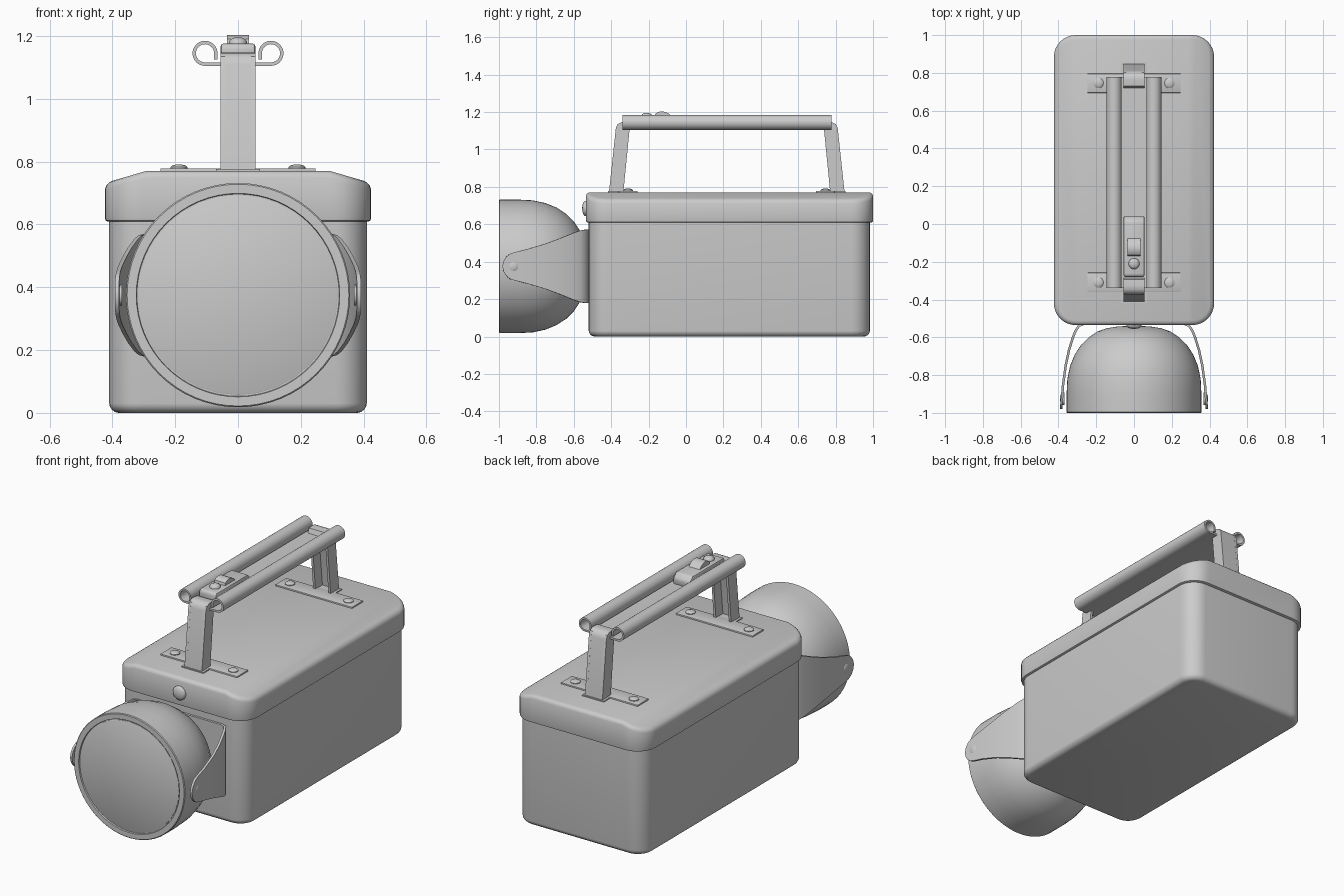
import bpy, bmesh
from math import sin, cos, pi, radians
from mathutils import Vector

cube = bpy.data.objects.get("Cube")
if cube:
    bpy.data.objects.remove(cube, do_unlink=True)

GREY = (0.6, 0.6, 0.6, 1)
metal = bpy.data.materials.new("grey metal")
metal.use_nodes = True
metal.diffuse_color = GREY
metal.node_tree.nodes["Principled BSDF"].inputs["Base Color"].default_value = GREY
HANDLE_Y = 0.218   # middle of the handle
LAMP_Z = 0.375


def finish(name, bm, angle=35):
    bmesh.ops.recalc_face_normals(bm, faces=bm.faces)
    me = bpy.data.meshes.new(name)
    bm.to_mesh(me)
    bm.free()
    me.materials.append(metal)
    ob = bpy.data.objects.new(name, me)
    bpy.context.collection.objects.link(ob)
    bpy.ops.object.select_all(action='DESELECT')
    ob.select_set(True)
    bpy.context.view_layer.objects.active = ob
    bpy.ops.object.shade_smooth_by_angle(angle=radians(angle))
    return ob


def loft(rings):
    """Skin a list of equal rings and cap both ends."""
    bm = bmesh.new()
    rows = [[bm.verts.new(p) for p in r] for r in rings]
    n = len(rows[0])
    for a, b in zip(rows, rows[1:]):
        for i in range(n):
            j = (i + 1) % n
            bm.faces.new((a[i], a[j], b[j], b[i]))
    bm.faces.new(rows[0])
    bm.faces.new(rows[-1])
    return bm


def rounded_ring(hx, y0, y1, r, z, inset=0):
    pts = []
    for k, (sx, cy) in enumerate(((1, y1 - r), (-1, y1 - r), (-1, y0 + r), (1, y0 + r))):
        for s in range(9):
            a = pi / 2 * (k + s / 8)
            pts.append((sx * (hx - r) + (r - inset) * cos(a), cy + (r - inset) * sin(a), z))
    return pts


def turned(name, profile, centre, axis, seg=24, angle=35):
    """Turn (distance, radius) pairs around an axis through centre."""
    c, d = Vector(centre), Vector(axis)
    u = d.orthogonal().normalized()
    v = d.cross(u)
    rings = [[c + d * h + (u * cos(2 * pi * i / seg) + v * sin(2 * pi * i / seg)) * r
              for i in range(seg)] for h, r in profile]
    return finish(name, loft(rings), angle)


def rivet(name, centre, axis, r, h):
    turned(name, [(-0.005, r), (h * 0.35, r), (h * 0.7, r * 0.8), (h * 0.93, r * 0.45), (h, r * 0.1)],
           centre, axis, 20, 50)


def prism(name, pts, axis, lo, hi, bevel=0.0, angle=35):
    """Extrude a 2D outline along x, y or z."""
    def place(p, t):
        return {'x': (t, p[0], p[1]), 'y': (p[0], t, p[1]), 'z': (p[0], p[1], t)}[axis]
    bm = loft([[place(p, t) for p in pts] for t in (lo, hi)])
    if bevel:
        bmesh.ops.bevel(bm, geom=bm.edges[:], offset=bevel, segments=2, affect='EDGES', profile=0.5)
    return finish(name, bm, angle)


def normals(path):
    out = []
    for i in range(len(path)):
        a, b = Vector(path[max(i - 1, 0)]), Vector(path[min(i + 1, len(path) - 1)])
        t = (b - a).normalized()
        out.append(Vector((-t.y, t.x)))
    return out


def strip(path, t):
    """Closed outline of a sheet of thickness t that follows a 2D path."""
    side = [Vector(p) + n * t for p, n in zip(path, normals(path))]
    return [Vector(p) for p in path] + side[::-1]


# Case body with rounded corners and lower edge
finish("case_body", loft([rounded_ring(0.41, -0.52, 0.983, 0.1, z, i) for z, i in
                          ((0, 0.03), (0.003, 0.018), (0.01, 0.009), (0.02, 0.002), (0.03, 0), (0.65, 0))]))

# Lid: rounded slab with both long sides sloping down
lid = loft([rounded_ring(0.424, -0.535, 1.0, 0.115, z, i) for z, i in
            ((0.61, 0.008), (0.613, 0.002), (0.62, 0), (0.75, 0), (0.761, 0.004), (0.768, 0.012), (0.771, 0.024))])
for s in (-1, 1):
    bmesh.ops.bisect_plane(lid, geom=lid.verts[:] + lid.edges[:] + lid.faces[:],
                           plane_co=(s * 0.29, 0, 0), plane_no=(1, 0, 0))
for v in lid.verts:
    if v.co.z > 0.7:
        v.co.z -= max(0, abs(v.co.x) - 0.29) * 0.29
finish("lid", lid, 30)
rivet("lid_front_rivet", (0, -0.535, 0.685), (0, -1, 0), 0.04, 0.02)

# Lamp housing: bowl with a rim and a slightly sunken lens
turned("lamp_housing", [(-0.992, 0.3), (-0.992, 0.322), (-1.0, 0.324), (-1.0, 0.353), (-0.996, 0.357),
                        (-0.9, 0.357), (-0.82, 0.353), (-0.75, 0.338), (-0.69, 0.313), (-0.64, 0.28),
                        (-0.6, 0.24), (-0.57, 0.195), (-0.552, 0.145), (-0.543, 0.09), (-0.54, 0.04)],
       (0, 0, LAMP_Z), (0, 1, 0), 64, 40)
turned("lens", [(-0.98, 0.318), (-0.995, 0.318), (-0.996, 0.316)], (0, 0, LAMP_Z), (0, 1, 0), 32)

# Lamp bracket: bent strap that widens from each pivot to the case
arm = [(0.379, -0.98, 0.008), (0.379, -0.975, 0.03), (0.378, -0.96, 0.053), (0.376, -0.94, 0.068),
       (0.374, -0.915, 0.076), (0.369, -0.85, 0.092), (0.355, -0.75, 0.122), (0.338, -0.67, 0.152),
       (0.318, -0.605, 0.179), (0.304, -0.57, 0.191), (0.288, -0.545, 0.196), (0.265, -0.535, 0.196)]
strap = arm + [(-x, y, h) for x, y, h in arm[::-1]]
flat = [(x, y) for x, y, h in strap]
rings = []
for (x, y, h), n in zip(strap, normals(flat)):
    q = Vector((x, y)) - n * 0.013
    rings.append([(x, y, LAMP_Z + h), (x, y, LAMP_Z - h), (q.x, q.y, LAMP_Z - h), (q.x, q.y, LAMP_Z + h)])
finish("lamp_bracket", loft(rings))
for s, side in ((1, "left"), (-1, "right")):
    rivet(side + "_pivot_rivet", (s * 0.374, -0.925, LAMP_Z), (s, 0, 0), 0.034, 0.018)

# Handle feet and posts, the rear set mirrored from the front
for label, f in (("front", lambda y: y), ("rear", lambda y: 2 * HANDLE_Y - y)):
    lo, hi = sorted((f(-0.36), f(-0.258)))
    prism(label + "_foot_plate", [(-0.247, lo), (0.247, lo), (0.247, hi), (-0.247, hi)], 'z',
          0.765, 0.779, 0.003)
    lo, hi = sorted((f(-0.418), f(-0.3)))
    prism(label + "_post_tab", [(-0.07, lo), (0.07, lo), (0.07, hi), (-0.07, hi)], 'z', 0.765, 0.777)
    for s, side in ((1, "left"), (-1, "right")):
        rivet(label + "_foot_rivet_" + side, (s * 0.188, f(-0.31), 0.779), (0, 0, 1), 0.027, 0.012)
        prism(label + "_post_flange_" + side,
              [(f(y), z) for y, z in ((-0.412, 0.77), (-0.375, 1.115), (-0.365, 1.135), (-0.345, 1.14),
                                      (-0.3, 1.125), (-0.335, 0.77))],
              'x', *sorted((s * 0.056, s * 0.042)))
    web = [(-0.412, 0.77), (-0.375, 1.11), (-0.37, 1.125), (-0.36, 1.138), (-0.345, 1.146),
           (-0.325, 1.147), (-0.295, 1.144), (-0.285, 1.118)]
    prism(label + "_post_web", [(f(p[0]), p[1]) for p in strip(web, -0.012)], 'x', -0.056, 0.056)

# Grip: one sheet with both long edges rolled up into tubes
curl = [(0.105 + 0.04 * cos(radians(a)), 1.145 + 0.04 * sin(radians(a))) for a in range(-90, 181, 15)]
curl.append((0.065, 1.125))
sheet = [(-x, z) for x, z in curl[::-1]] + curl
prism("grip_sheet", strip(sheet, 0.011), 'y', -0.34, 0.777)

# Switch on the grip: housing, sliding thumb piece and push button
prism("switch_housing", [(-0.28, 1.112), (-0.28, 1.165), (-0.27, 1.176), (0.015, 1.176), (0.04, 1.15), (0.04, 1.112)],
      'x', -0.055, 0.055, 0.008)
prism("switch_slider", [(-0.17, 1.17), (-0.165, 1.19), (-0.15, 1.2), (-0.13, 1.204), (-0.11, 1.2),
                        (-0.09, 1.19), (-0.07, 1.17)], 'x', -0.035, 0.035)
rivet("switch_button", (0, -0.21, 1.176), (0, 0, 1), 0.029, 0.02)
